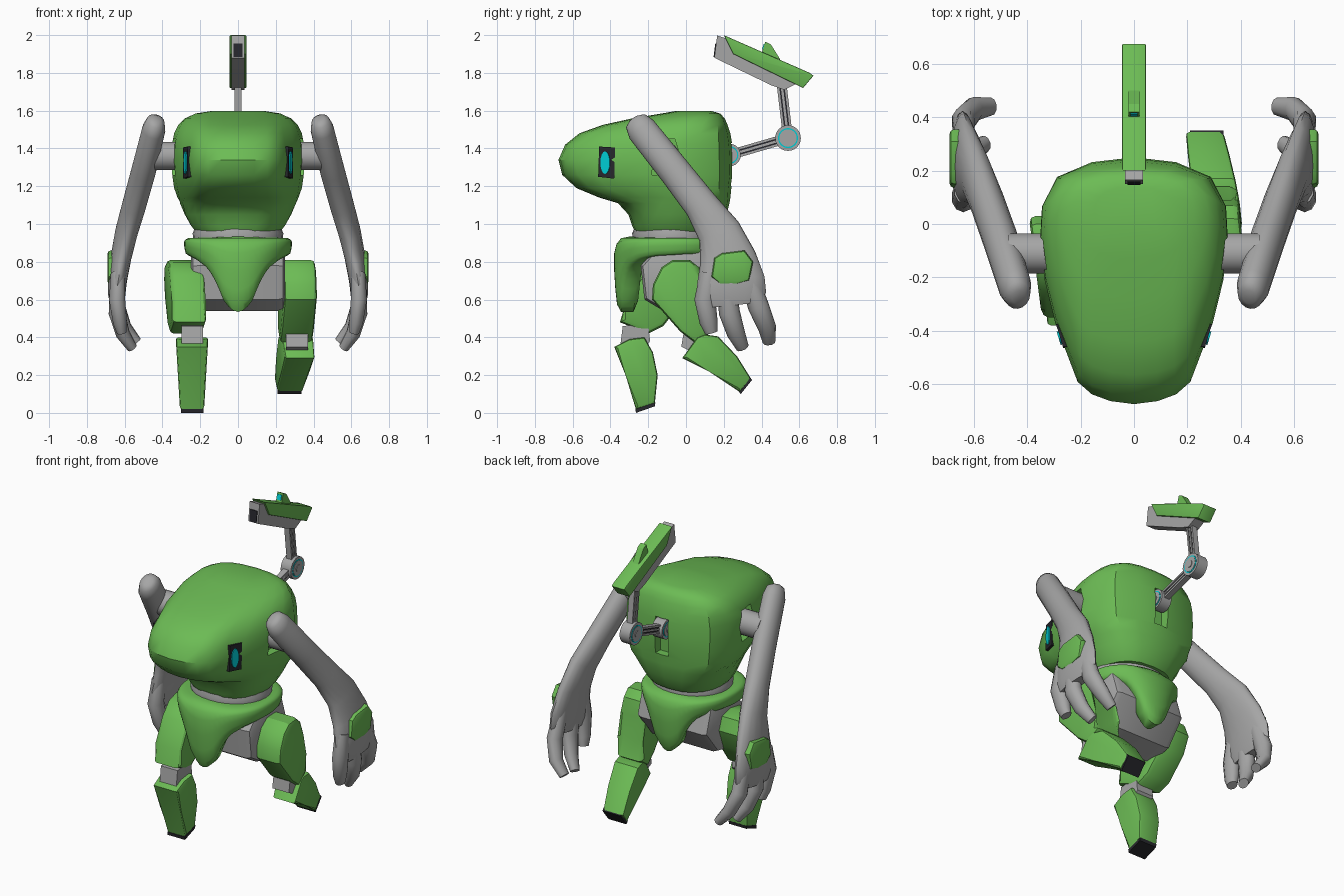
import bpy, bmesh, math
from mathutils import Vector, Matrix

if "Cube" in bpy.data.objects:
    bpy.data.objects.remove(bpy.data.objects["Cube"])


def material(name, col):
    m = bpy.data.materials.new(name)
    m.diffuse_color = (*col, 1)
    m.use_nodes = True
    m.node_tree.nodes["Principled BSDF"].inputs["Base Color"].default_value = m.diffuse_color
    return m


GREEN = material("green", (0.15, 0.50, 0.09))
GREY = material("grey", (0.38, 0.38, 0.38))
DARK = material("dark", (0.02, 0.02, 0.025))
CYAN = material("cyan", (0.0, 0.6, 0.65))


def smooth(ob, angle=35):
    bpy.ops.object.select_all(action='DESELECT')
    ob.select_set(True)
    bpy.context.view_layer.objects.active = ob
    bpy.ops.object.shade_smooth_by_angle(angle=math.radians(angle))


def finish(bm, name, mat=GREY, angle=35):
    bmesh.ops.recalc_face_normals(bm, faces=bm.faces)
    me = bpy.data.meshes.new(name)
    bm.to_mesh(me)
    bm.free()
    ob = bpy.data.objects.new(name, me)
    bpy.context.collection.objects.link(ob)
    me.materials.append(mat)
    smooth(ob, angle)
    return ob


def loft(name, rings, mat=GREY, angle=35):
    bm = bmesh.new()
    vs = [[bm.verts.new(p) for p in r] for r in rings]
    n = len(vs[0])
    for a, b in zip(vs, vs[1:]):
        for i in range(n):
            bm.faces.new((a[i], a[(i + 1) % n], b[(i + 1) % n], b[i]))
    bm.faces.new(vs[0])
    bm.faces.new(vs[-1])
    return finish(bm, name, mat, angle)


def limb(name, stations, s=1, n=12):
    """Tube through (x, y, z, side-view half width, half thickness)."""
    pts = [Vector((s * p[0], p[1], p[2])) for p in stations]
    rings = []
    for i, p in enumerate(stations):
        t = (pts[min(i + 1, len(pts) - 1)] - pts[max(i - 1, 0)]).normalized()
        side = (Vector((1, 0, 0)) - t * t.x).normalized()
        up = t.cross(side)
        rings.append([pts[i] + up * p[3] * math.cos(a) + side * p[4] * math.sin(a)
                      for a in (2 * math.pi * k / n for k in range(n))])
    return loft(name, rings, angle=50)


def prism(name, outline, x0, x1, mat=GREY, bevel=0.0, lean=0.0, taper=1.0):
    """Side-view (y, z) outline extruded across x, leaning with y and tapering downwards."""
    bm = bmesh.new()
    y0, mid = outline[0][0], (x0 + x1) / 2
    ztop, zlow = max(z for _, z in outline), min(z for _, z in outline)
    sides = []
    for x in (x0, x1):
        sides.append([bm.verts.new((mid + (x - mid) * (1 + (taper - 1) * (ztop - z) / (ztop - zlow))
                                    + lean * (y - y0), y, z)) for y, z in outline])
    bm.faces.new(sides[0])
    bm.faces.new(sides[1])
    n = len(outline)
    for i in range(n):
        j = (i + 1) % n
        bm.faces.new((sides[0][i], sides[0][j], sides[1][j], sides[1][i]))
    if bevel:
        rim = [e for e in bm.edges if len({v in sides[0] for v in e.verts}) == 1]
        bmesh.ops.bevel(bm, geom=rim, offset=bevel, segments=2, profile=0.5, affect='EDGES')
    return finish(bm, name, mat, 30)


def disc(name, c, r, half, mat=GREY, n=24, scale_z=1.0, turn=0.0):
    """Cylinder whose axis runs along x."""
    bm = bmesh.new()
    bmesh.ops.create_cone(bm, cap_ends=True, segments=n, radius1=r, radius2=r, depth=2 * half)
    bm.transform(Matrix.Translation(c) @ Matrix.Rotation(turn, 4, 'Z')
                 @ Matrix.Diagonal((1, 1, scale_z, 1)) @ Matrix.Rotation(math.pi / 2, 4, 'Y'))
    return finish(bm, name, mat)


def cut(ob, cutter):
    m = ob.modifiers.new("cut", 'BOOLEAN')
    m.operation, m.object, m.solver = 'DIFFERENCE', cutter, 'EXACT'
    bpy.context.view_layer.objects.active = ob
    bpy.ops.object.modifier_apply(modifier=m.name)
    bpy.data.objects.remove(cutter)


def lerp(table, v):
    for (a, p), (b, q) in zip(table, table[1:]):
        if v <= b:
            return p + (q - p) * (v - a) / (b - a)
    return table[-1][1]


# Body shell: egg-shaped plan up top blending to a round torso at the base
EGG = [(0, 0), (.012, .25), (.04, .45), (.09, .6), (.2, .71), (.33, .84), (.5, .95), (.66, 1),
       (.8, .98), (.92, .82), (.98, .45), (1, 0)]
ROUND = [((1 - math.cos(math.pi * i / 11)) / 2, math.sin(math.pi * i / 11) ** .75) for i in range(12)]


def plan(z, ymin, ymax, w, k):
    half = [(w * (a[1] * k + b[1] * (1 - k)), ymin + (ymax - ymin) * (a[0] * k + b[0] * (1 - k)))
            for a, b in zip(EGG, ROUND)]
    return [(x, y, z) for x, y in half] + [(-x, y, z) for x, y in half[-2:0:-1]]


body = loft("body_shell", [plan(*r) for r in (
    (.96, -.27, .17, .225, 0), (.99, -.285, .19, .25, 0), (1.05, -.305, .215, .285, .1),
    (1.11, -.36, .23, .315, .4), (1.14, -.46, .235, .325, .8), (1.19, -.58, .24, .338, 1),
    (1.26, -.655, .25, .348, 1), (1.34, -.675, .25, .352, 1), (1.42, -.64, .245, .35, 1),
    (1.48, -.565, .235, .338, 1), (1.525, -.44, .22, .318, .9), (1.56, -.28, .205, .285, .7),
    (1.585, -.13, .18, .23, .4), (1.597, -.06, .14, .15, .2))], GREEN)
cut(body, prism("slot_cutter", [(.19, 1.2), (.19, 1.43), (.3, 1.43), (.3, 1.2)], -.045, .045))
for s in (1, -1):
    cut(body, prism("socket_cutter", [(-.18, 1.26), (-.06, 1.26), (-.03, 1.36), (-.06, 1.45), (-.17, 1.45)],
                    s * .29, s * .45))
smooth(body, 55)

# Eyes
for s in (1, -1):
    prism("eye_panel", [(-.465, 1.25), (-.38, 1.24), (-.375, 1.405), (-.46, 1.41)],
          s * .235, s * .265, DARK, lean=s * .3)
    disc("eye_lens", (s * .267, -.424, 1.325), .026, .016, CYAN, 16, 2.3, -s * .29)

# Waist and hips
loft("waist", [[(w * math.sin(a), -.065 + d * math.cos(a), z) for a in
                (2 * math.pi * k / 28 for k in range(28))]
               for z, w, d in ((.86, .22, .2), (.9, .235, .215), (.95, .24, .22), (1.0, .22, .2))])
prism("hips", [(-.22, .6), (-.24, .78), (-.15, .88), (.1, .88), (.15, .72), (.03, .57), (-.12, .54)],
      -.25, .25, GREY, .04)

# Pelvis guard: solid belt whose lower rim drops into front and back flaps
RIM = [(0, .535), (.14, .545), (.3, .6), (.43, .69), (.6, .765), (.82, .81), (1, .835)]
rings = []
for f, r in ((-.02, .74), (0, .88), (.08, .96), (.2, 1), (.45, 1), (.7, .98), (.9, .95), (1, .88),
             (1, .66), (.85, .58), (.3, .56)):
    ring = []
    for k in range(64):
        a = 2 * math.pi * k / 64
        sx, cy = math.sin(a), -math.cos(a)
        low = lerp(RIM, abs(sx)) + .04 * max(cy, 0)
        rx = 1 - (1 - r) * .6
        ring.append((.285 * rx * sx, -.08 + .30 * r * math.copysign(abs(cy) ** .85, cy), .925 + f * (low - .925)))
    rings.append(ring)
loft("pelvis_guard", rings, GREEN, angle=50)

# Arms, hands and wrist guards
for s in (1, -1):
    disc("shoulder_joint", (s * .37, -.11, 1.36), .075, .1)
    limb("arm", [(.432, -.275, 1.557, .03, .025), (.436, -.267, 1.545, .062, .048), (.446, -.235, 1.5, .08, .062),
                 (.5, -.06, 1.28, .084, .066), (.55, .08, 1.1, .09, .064), (.59, .175, .96, .115, .06),
                 (.62, .22, .82, .15, .055), (.638, .237, .7, .18, .05), (.642, .245, .62, .18, .045),
                 (.642, .25, .57, .15, .034)], s, 16)
    for name, path in (
            ("thumb", [(.635, .125, .74), (.64, .1, .6), (.625, .12, .48), (.615, .135, .425)]),
            ("middle_finger", [(.64, .21, .7), (.642, .23, .53), (.61, .265, .42), (.56, .3, .345)]),
            ("rear_finger", [(.635, .33, .72), (.64, .385, .56), (.6, .43, .45), (.535, .44, .375)])):
        radii = (.05, .056, .048, .034)
        limb(name, [(*p, r, r * .8) for p, r in zip(path, radii)], s, 10)
    prism("wrist_guard", [(.135, .72), (.15, .82), (.19, .845), (.31, .86), (.355, .8), (.335, .7), (.27, .68), (.18, .68)],
          s * .63, s * .692, GREEN, .018)

# Raised leg (right) and planted leg (left)
prism("right_thigh", [(-.18, .6), (-.175, .68), (-.13, .77), (-.07, .81), (.02, .81), (.07, .77), (.09, .68),
                      (.1, .54), (.14, .43), (.05, .37), (-.03, .43)], .245, .42, GREEN, .025, -.11)
prism("right_knee", [(-.01, .44), (.09, .46), (.12, .38), (.06, .31), (-.025, .35)], .255, .37)
prism("right_shin", [(-.02, .29), (.06, .4), (.1, .415), (.17, .405), (.27, .3), (.345, .18), (.285, .11), (.12, .22)],
      .245, .415, GREEN, .015, -.18, .8)
prism("right_sole", [(.275, .118), (.335, .19), (.35, .175), (.29, .1)], .21, .335, DARK)
prism("left_thigh", [(-.35, .48), (-.32, .58), (-.25, .73), (-.17, .795), (-.08, .81), (0, .79), (.03, .71),
                     (-.01, .6), (-.12, .46), (-.2, .42)], -.345, -.165, GREEN, .025, -.13)
prism("left_knee", [(-.35, .34), (-.335, .46), (-.2, .47), (-.19, .38), (-.22, .34)], -.3, -.185)
prism("left_shin", [(-.38, .35), (-.3, .39), (-.22, .4), (-.175, .32), (-.15, .2), (-.165, .05), (-.265, .018), (-.32, .2)],
      -.33, -.157, GREEN, .015, 0, .74)
prism("left_sole", [(-.268, .02), (-.162, .055), (-.165, .035), (-.265, 0)], -.302, -.182, DARK)

# Back-mounted folding arm
A, B, C = (.23, 1.365), (.54, 1.455), (.505, 1.75)


def bar(name, p, q, h, x, mat=GREY, off=0.0):
    d = Vector((q[0] - p[0], q[1] - p[1])).normalized()
    n = Vector((-d.y, d.x))
    p, q = Vector(p) + n * off, Vector(q) + n * off
    return prism(name, [tuple(v) for v in (p + n * h, q + n * h, q - n * h, p - n * h)], -x, x, mat)


for p, q in ((A, B), (B, C)):
    bar("strut_core", p, q, .018, .012, DARK)
    for off in (-.02, 0, .02):
        bar("strut_rail", p, q, .006, .018, GREY, off)
for (y, z), r in ((A, .06), (B, .068)):
    disc("pivot", (0, y, z), r, .035)
    disc("pivot_light", (0, y, z), r * .78, .037, CYAN)
    disc("pivot_hub", (0, y, z), r * .68, .039)
    disc("pivot_bolt", (0, y, z), r * .3, .043)

# Cannon head
prism("cannon_core", [(.165, 1.998), (.15, 1.88), (.45, 1.735), (.52, 1.71), (.58, 1.74), (.56, 1.82), (.22, 1.98)],
      -.034, .034)
prism("cannon_cover", [(.2, 2.0), (.25, 1.9), (.62, 1.72), (.675, 1.785), (.655, 1.8)], -.045, .045, GREEN, .005)
prism("cannon_muzzle", [(.155, 1.955), (.146, 1.885), (.2, 1.87), (.2, 1.95)], -.024, .024, DARK)
prism("cannon_sight", [(.4, 1.9), (.42, 1.965), (.45, 1.95), (.5, 1.87)], -.02, .02, GREEN)
prism("sight_lens", [(.402, 1.925), (.412, 1.955), (.425, 1.95), (.42, 1.92)], -.014, .014, CYAN)
